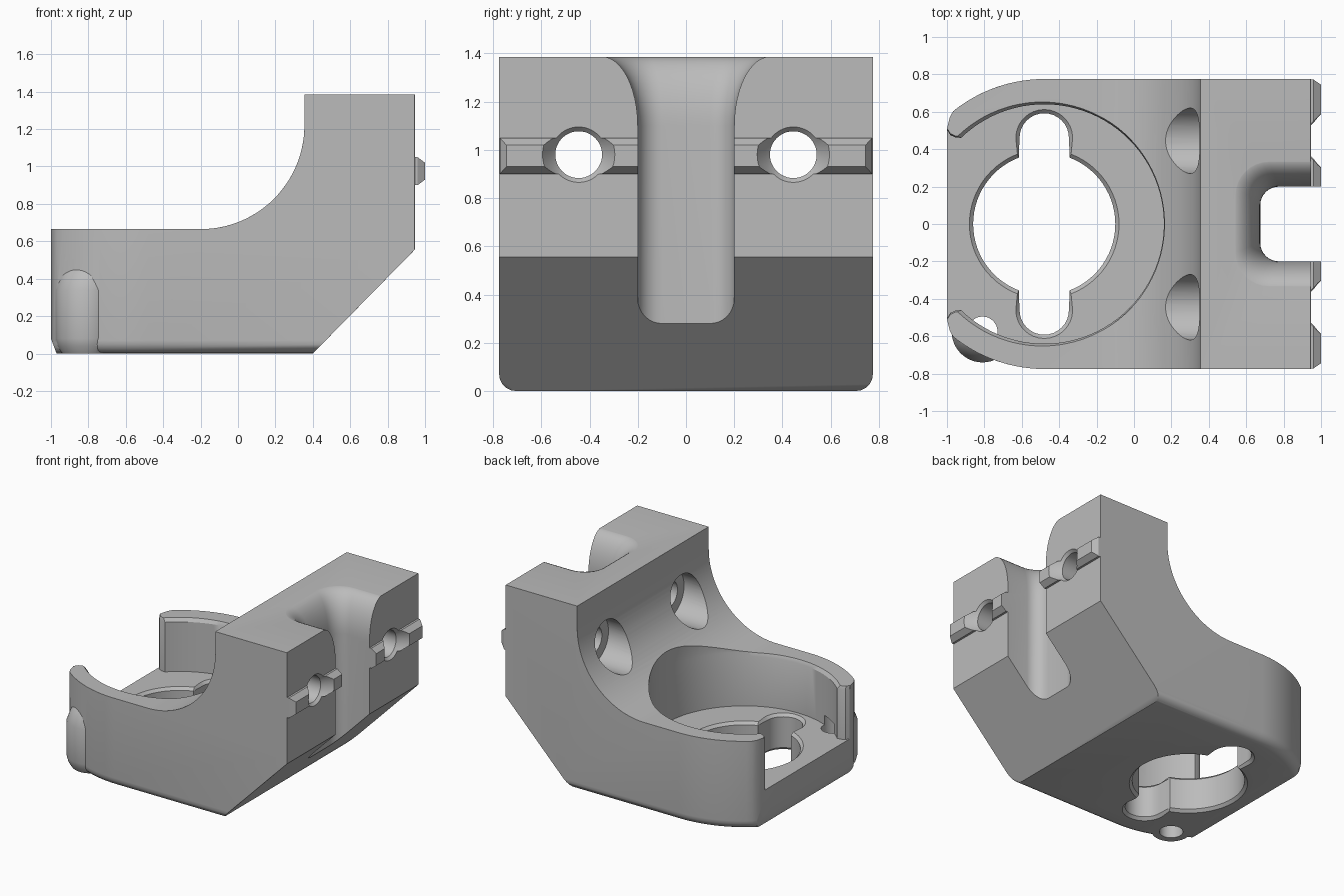
import bpy, bmesh
from math import cos, sin, radians, sqrt

cube = bpy.data.objects.get("Cube")
if cube:
    bpy.data.objects.remove(cube, do_unlink=True)

grey = bpy.data.materials.new("plain_grey")
grey.use_nodes = True
grey.diffuse_color = (0.5, 0.5, 0.5, 1)
grey.node_tree.nodes["Principled BSDF"].inputs["Base Color"].default_value = (0.5, 0.5, 0.5, 1)


def arc(cx, cy, r, a0, a1, n):
    """Points along an arc, angles in degrees."""
    steps = [radians(a0 + (a1 - a0) * i / n) for i in range(n + 1)]
    return [(cx + r * cos(a), cy + r * sin(a)) for a in steps]


def circle(cx, cy, r, n=48):
    return arc(cx, cy, r, 0, 360, n)[:-1]


def loft(name, rings, axis="z"):
    """Closed solid through (height, outline) rings stacked along an axis."""
    place = {"z": lambda p, h: (p[0], p[1], h),
             "y": lambda p, h: (p[0], h, p[1]),
             "x": lambda p, h: (h, p[0], p[1])}[axis]
    bm = bmesh.new()
    loops = [[bm.verts.new(place(p, h)) for p in pts] for h, pts in rings]
    n = len(loops[0])
    for a, b in zip(loops, loops[1:]):
        for i in range(n):
            j = (i + 1) % n
            bm.faces.new((a[i], a[j], b[j], b[i]))
    bm.faces.new(loops[0])
    bm.faces.new(loops[-1])
    bmesh.ops.recalc_face_normals(bm, faces=bm.faces)
    mesh = bpy.data.meshes.new(name)
    bm.to_mesh(mesh)
    bm.free()
    mesh.materials.append(grey)
    obj = bpy.data.objects.new(name, mesh)
    bpy.context.collection.objects.link(obj)
    return obj


def apply(obj, mod):
    bpy.context.view_layer.objects.active = obj
    bpy.ops.object.modifier_apply(modifier=mod.name)


def combine(obj, tool, operation):
    mod = obj.modifiers.new("combine", "BOOLEAN")
    mod.operation = operation
    mod.solver = "EXACT"
    mod.object = tool
    apply(obj, mod)
    bpy.data.objects.remove(tool, do_unlink=True)


# Body: side profile with a concave saddle and a sloped underside
CX = -0.48
W = 0.775
profile = [(-0.97, 0), (0.4, 0), (0.945, 0.555), (0.945, 1.385), (0.355, 1.385)]
profile += arc(-0.2, 1.22, 0.555, 0, -90, 28) + [(-1, 0.665), (-1, 0.08)]
body = loft("bracket_body", [(-0.9, profile), (0.9, profile)], "y")

# Plan outline rounds the open end; lower long edges are filleted
half = arc(CX, 0, W, 90, 129, 14) + [(-0.985, 0.57), (-1, 0.51)]
left = [(-1.0 if x < -0.995 else x, y) for x, y in half]
plan = [(0.945, W)] + left + [(x, -y) for x, y in reversed(left)] + [(0.945, -W)]
outline = loft("plan_outline", [(0, plan), (1.5, plan)])
bm = bmesh.new()
bm.from_mesh(outline.data)
rim = [e for e in bm.edges if all(abs(v.co.z) < 1e-4 and abs(v.co.y) > 0.55 for v in e.verts)
       and abs(e.verts[0].co.y - e.verts[1].co.y) < 0.3]
bmesh.ops.bevel(bm, geom=rim, offset=0.07, segments=5, profile=0.5, affect="EDGES")
bm.to_mesh(outline.data)
bm.free()
combine(body, outline, "INTERSECT")

# Narrow chamfer on the sharp outer edges
bevel = body.modifiers.new("chamfer", "BEVEL")
bevel.width = 0.018
bevel.segments = 1
bevel.limit_method = "ANGLE"
bevel.angle_limit = radians(50)
apply(body, bevel)

# Cable boss on the front corner
BX, BY = -0.81, -0.575
boss = loft("boss", [(z, circle(BX + s, BY + 1.4 * s, r)) for z, r, s in
                     [(0, 0.13, 0), (0.04, 0.155, 0), (0.08, 0.165, 0), (0.34, 0.165, 0),
                      (0.42, 0.15, 0.01), (0.52, 0.1, 0.025)]])
combine(body, boss, "UNION")

# Locating ridges on the mounting face
for side in (-1, 1):
    ridge = loft("ridge", [(x, [(side * 0.15, 0.975 - h), (side * y, 0.975 - h),
                                (side * y, 0.975 + h), (side * 0.15, 0.975 + h)])
                           for x, y, h in [(0.9, 0.772, 0.075), (0.96, 0.772, 0.075),
                                           (1.0, 0.745, 0.045)]], "x")
    combine(body, ridge, "UNION")


# Vertical groove flaring out toward the top
def groove_plan(o):
    x0, w, r = 0.675 - o, 0.2 + o, 0.1 + o * 0.6
    return ([(1.3, w)] + arc(x0 + r, w - r, r, 90, 180, 8)
            + arc(x0 + r, r - w, r, 180, 270, 8) + [(1.3, -w)])


rings = [(-0.2, groove_plan(0))]
for i in range(13):
    t = sin(radians(7.5 * i))
    rings.append((1.1 + 0.287 * t, groove_plan(0.15 * (1 - sqrt(max(0, 1 - t * t))))))
rings.append((1.6, groove_plan(0.15)))
combine(body, loft("groove", rings), "DIFFERENCE")


# Round pocket, open at the end between two rounded arm tips
def pocket_plan(cx, r, o):
    tip = [(-0.955, 0.463 + o), (-0.982, 0.475 + o), (-0.997, 0.5 + o), (-1.2, 0.5 + o)]
    return (arc(cx, 0, r, -134, 134, 72) + tip
            + [(x, -y) for x, y in reversed(tip)])


pocket = loft("pocket", [(0.27, pocket_plan(CX, 0.64, 0)), (0.64, pocket_plan(CX, 0.64, 0)),
                         (0.67, pocket_plan(CX - 0.012, 0.655, 0.01)),
                         (1.3, pocket_plan(CX - 0.012, 0.655, 0.01))])
combine(body, pocket, "DIFFERENCE")


# Keyed opening through the pocket floor
def key_plan(o):
    r, s, y = 0.38 + o, 0.132 + o, 0.46
    return (arc(CX, 0, r, -69, 69, 28) + arc(CX, y, s, 0, 180, 16)
            + arc(CX, 0, r, 111, 249, 28) + arc(CX, -y, s, 180, 360, 16))


opening = loft("opening", [(z, key_plan(o)) for z, o in
                           [(-0.1, 0.02), (0, 0.02), (0.02, 0), (0.25, 0), (0.27, 0.02), (0.3, 0.02)]])
combine(body, opening, "DIFFERENCE")

# Cable hole through the boss
combine(body, loft("cable_hole", [(-0.1, circle(BX, BY, 0.08)), (0.34, circle(BX, BY, 0.08))]),
        "DIFFERENCE")

# Counterbored screw holes, countersunk at the mounting face
for y in (-0.445, 0.445):
    steps = [(-0.3, 0.175), (0.45, 0.175), (0.45, 0.097), (0.925, 0.097),
             (0.945, 0.115), (1.0, 0.15), (1.1, 0.21)]
    hole = loft("screw_hole", [(x, circle(y, 0.98, r)) for x, r in steps], "x")
    combine(body, hole, "DIFFERENCE")

bpy.ops.object.select_all(action="DESELECT")
body.select_set(True)
bpy.context.view_layer.objects.active = body
bpy.ops.object.shade_smooth_by_angle(angle=radians(30))
